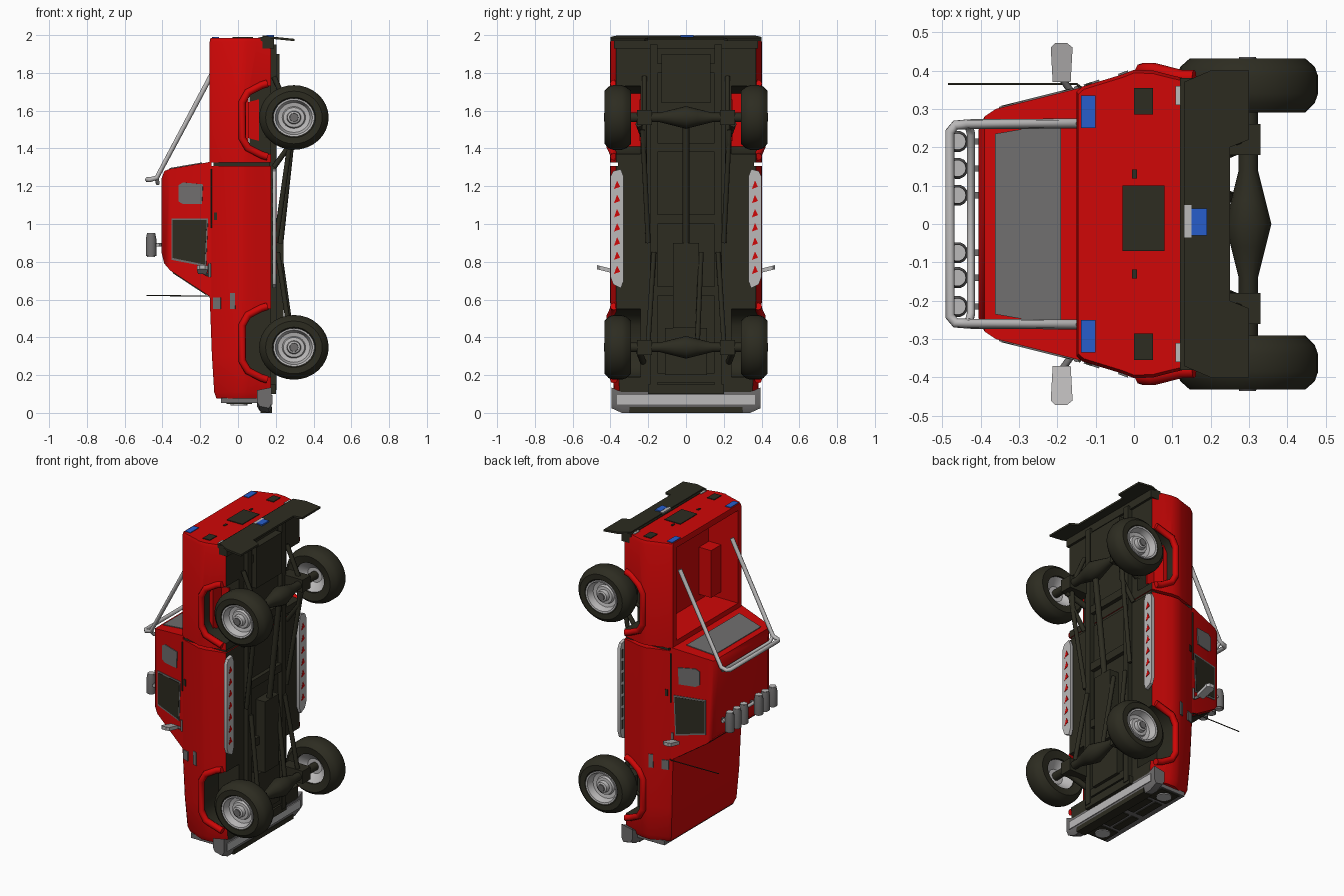
import bpy, bmesh
from math import cos, sin, pi
from mathutils import Vector

cube = bpy.data.objects.get("Cube")
if cube:
    bpy.data.objects.remove(cube)


def material(name, *rgb):
    m = bpy.data.materials.new(name)
    m.use_nodes = True
    m.diffuse_color = (*rgb, 1)
    m.node_tree.nodes["Principled BSDF"].inputs["Base Color"].default_value = (*rgb, 1)
    return m


RED = material("red paint", 0.63, 0.002, 0.002)
DARK = material("dark rubber", 0.026, 0.025, 0.015)
GREY = material("grey glass", 0.16, 0.155, 0.155)
SILVER = material("silver metal", 0.5, 0.49, 0.49)
BLUE = material("blue lens", 0.02, 0.11, 0.6)
SIDES = (1, -1)


def loft(name, rings, *mats):
    """Skin a series of equal point rings and cap both ends."""
    bm = bmesh.new()
    rows = [[bm.verts.new(p) for p in ring] for ring in rings]
    n = len(rows[0])
    for a, b in zip(rows, rows[1:]):
        for i in range(n):
            bm.faces.new((a[i], a[(i + 1) % n], b[(i + 1) % n], b[i]))
    bm.faces.new(rows[0])
    bm.faces.new(rows[-1])
    bmesh.ops.recalc_face_normals(bm, faces=bm.faces)
    me = bpy.data.meshes.new(name)
    bm.to_mesh(me)
    bm.free()
    for m in mats:
        me.materials.append(m)
    ob = bpy.data.objects.new(name, me)
    bpy.context.collection.objects.link(ob)
    return ob


def prism(name, pts, offset, *mats):
    return loft(name, [pts, [Vector(p) + Vector(offset) for p in pts]], *mats)


def box(name, x, y, z, *mats):
    ring = [(x[0], y[0], z[0]), (x[1], y[0], z[0]), (x[1], y[1], z[0]), (x[0], y[1], z[0])]
    return prism(name, ring, (0, 0, z[1] - z[0]), *mats)


def plate(name, pts, mat, t=0.009):
    """Thin panel centred on a surface."""
    p = [Vector(q) for q in pts]
    n = (p[1] - p[0]).cross(p[2] - p[0]).normalized() * t
    return prism(name, [q - n / 2 for q in p], n, mat)


def lathe(name, profile, centre, mat, axis="Y", n=32, squash=1.0):
    """Revolve (radius, position) pairs about the Y or Z axis."""
    c = Vector(centre)
    rings = []
    for r, h in profile:
        ang = [2 * pi * i / n for i in range(n)]
        if axis == "Y":
            rings.append([c + Vector((r * cos(a), h, r * sin(a) * squash)) for a in ang])
        else:
            rings.append([c + Vector((r * cos(a), r * sin(a), h)) for a in ang])
    return loft(name, rings, mat)


def tube(name, pts, r, mat):
    cu = bpy.data.curves.new(name, "CURVE")
    cu.dimensions = "3D"
    cu.bevel_depth = r
    cu.bevel_resolution = 2
    cu.use_fill_caps = True
    sp = cu.splines.new("POLY")
    sp.points.add(len(pts) - 1)
    for p, q in zip(sp.points, pts):
        p.co = (*q, 1)
    cu.materials.append(mat)
    ob = bpy.data.objects.new(name, cu)
    bpy.context.collection.objects.link(ob)
    return ob


def cut(ob, cutter, index):
    for f in cutter.data.polygons:
        f.material_index = index
    mod = ob.modifiers.new("cut", "BOOLEAN")
    mod.operation = "DIFFERENCE"
    mod.solver = "EXACT"
    mod.object = cutter
    bpy.context.view_layer.objects.active = ob
    bpy.ops.object.modifier_apply(modifier=mod.name)
    bpy.data.objects.remove(cutter)


# Lower body: one half cross-section lofted along the length
HALF = [(-0.15, 0.345), (-0.135, 0.358), (-0.03, 0.39), (0, 0.402), (0.05, 0.4), (0.1, 0.387), (0.175, 0.37)]


def section(z, wide, top):
    half = [(x * top if x < 0 else x, y * wide, z) for x, y in HALF]
    return half + [(x, -y, z) for x, y, z in reversed(half)]


def body(name, stations):
    ob = loft(name, [section(*s) for s in stations], RED, DARK)
    for f in ob.data.polygons:
        f.material_index = int(f.normal.x > 0.8)
    return ob


front_body = body("front_body", [(1.308, 1, 1), (0.62, 1, 1), (0.3, 0.98, 0.92), (0.11, 0.95, 0.84), (0.075, 0.91, 0.76)])
cargo_bed = body("cargo_bed", [(1.325, 1, 1), (1.965, 1, 1), (1.985, 0.98, 0.97)])
box("cab_gap", (-0.13, 0.17), (-0.36, 0.36), (1.3, 1.33), DARK)

# Wheel arches and bed cavity
ARCH = [(0.25, -0.19), (0.13, -0.175), (0.06, -0.14), (0.03, -0.09), (0.03, 0.09), (0.06, 0.14), (0.13, 0.175), (0.25, 0.19)]
FLARE = [(0.165, -0.185)] + ARCH[1:-1] + [(0.165, 0.185)]
cut(cargo_bed, box("bed_cutter", (-0.3, 0.06), (-0.31, 0.31), (1.36, 1.95), RED, DARK), 0)
for ob, zc in ((front_body, 0.37), (cargo_bed, 1.55)):
    for s in SIDES:
        cut(ob, prism("arch_cutter", [(x, s * 0.24, zc + z) for x, z in ARCH], (0, s * 0.3, 0), RED, DARK), 1)
        tube("fender_flare", [(x - 0.008, s * (0.4 if x < 0.1 else 0.382), zc + z * 1.05) for x, z in FLARE], 0.02, RED)
for s in SIDES:
    box("wheel_tub", (-0.03, 0.055), sorted((s * 0.21, s * 0.33)), (1.4, 1.7), RED)
    plate("inner_arch_panel", [(0.035, s * 0.242, 1.46), (0.11, s * 0.242, 1.44), (0.11, s * 0.242, 1.66), (0.035, s * 0.242, 1.64)], RED)

# Cab: stacked rectangles from belt line to roof (x, front z, rear z, half width)
CAB = [(-0.14, 0.61, 1.33, 0.355), (-0.36, 0.755, 1.292, 0.3), (-0.39, 0.79, 1.28, 0.28), (-0.405, 0.85, 1.24, 0.245)]
loft("cab", [[(x, -y, a), (x, y, a), (x, y, b), (x, -y, b)] for x, a, b, y in CAB], RED)


def on_side(x, z, s):
    return (x, s * (0.355 + (x + 0.14) * 0.25), z)


DOOR = [(-0.345, 0.82), (-0.175, 0.785), (-0.165, 1.02), (-0.345, 1.02)]
for s in SIDES:
    plate("door_window_frame", [on_side(x * 1.02 + (0.01 if x > -0.2 else 0), z + (0.01 if z > 1 else -0.01), s) for x, z in DOOR], GREY, 0.006)
    plate("door_window", [on_side(x, z, s) for x, z in DOOR], DARK)
    plate("quarter_window", [on_side(x, z, s) for x, z in
          ((-0.315, 1.12), (-0.29, 1.105), (-0.19, 1.105), (-0.185, 1.21), (-0.29, 1.22), (-0.315, 1.205))], GREY)
    tube("door_seam", [(-0.142, s * 0.357, 0.98), (-0.142, s * 0.357, 1.29)], 0.004, DARK)
    plate("door_handle", [(-0.125, s * 0.361, 1.02), (-0.11, s * 0.366, 1.02), (-0.11, s * 0.366, 1.06), (-0.125, s * 0.361, 1.06)], DARK)
    for x0, x1, w0, w1, z in ((-0.13, -0.09, 0.359, 0.372, 0.61), (-0.04, -0.015, 0.387, 0.396, 0.635)):
        plate("side_marker", [(x0, s * w0, 0.55), (x1, s * w1, 0.55), (x1, s * w1, z), (x0, s * w0, z)], GREY)
plate("windshield", [(-0.345, 0.265, 0.745), (-0.345, -0.265, 0.745), (-0.165, -0.315, 0.6265), (-0.165, 0.315, 0.6265)], DARK)
plate("rear_window", [(-0.362, 0.235, 1.292), (-0.362, -0.235, 1.292), (-0.19, -0.265, 1.3214), (-0.19, 0.265, 1.3214)], GREY)

# Nose: grille, headlights, bumper
box("grille_frame", (-0.09, 0.1), (-0.345, 0.345), (0.052, 0.08), GREY)
for s in SIDES:
    for x in (-0.05, 0.02):
        box("grille_opening", (x, x + 0.05), sorted((s * 0.02, s * 0.19)), (0.046, 0.056), DARK)
    box("headlight_bezel", (-0.06, 0.075), sorted((s * 0.215, s * 0.335)), (0.046, 0.056), DARK)
    lathe("headlight", [(0.045, 0), (0.045, 0.015)], (0.005, s * 0.275, 0.04), SILVER, "Z", 16)
BUMPER = [(0.1, 0.04), (0.115, 0.015), (0.165, 0.005), (0.178, 0.03), (0.178, 0.115), (0.1, 0.1)]
loft("front_bumper", [[(x, y, z + lift) for x, z in BUMPER] for y, lift in
     ((-0.395, 0.02), (-0.34, -0.005), (0.34, -0.005), (0.395, 0.02))], GREY)
box("bumper_face", (0.118, 0.181), (-0.3, 0.3), (0, 0.03), DARK)
box("bumper_lower_trim", (0.175, 0.183), (-0.365, 0.365), (0.045, 0.095), SILVER)
box("front_beam", (0.15, 0.2), (-0.2, 0.2), (0.1, 0.15), DARK)

# Tail: bumper, mud flaps, lamps and plates
box("rear_bumper", (0.12, 0.19), (-0.38, 0.38), (1.93, 1.99), DARK)
FLAP = [(0.13, 0.37), (0.2, 0.4), (0.3, 0.4), (0.3, 0.22), (0.25, 0.2)]
prism("rear_valance", [(x, y, 1.997 - 0.1 * (x - 0.13)) for x, y in FLAP + [(x, -y) for x, y in reversed(FLAP)]], (0, 0, -0.012), DARK)


def tail_plate(name, x, y, mat, z=1.985):
    plate(name, [(x[0], y[0], z), (x[1], y[0], z), (x[1], y[1], z), (x[0], y[1], z)], mat)


tail_plate("tailgate_recess", (-0.03, 0.08), (-0.07, 0.1), DARK)
tail_plate("license_lamp", (0.15, 0.19), (-0.03, 0.04), BLUE, 1.9955)
tail_plate("license_trim", (0.13, 0.15), (-0.035, 0.05), SILVER, 1.994)
for s in SIDES:
    tail_plate("tail_lamp", (-0.138, -0.1), (s * 0.25, s * 0.335), BLUE)
    tail_plate("side_recess", (0, 0.05), (s * 0.285, s * 0.355), DARK)
    tail_plate("reverse_lamp", (0.108, 0.13), (s * 0.31, s * 0.36), SILVER)
    tail_plate("tailgate_latch", (-0.005, 0.008), (s * 0.13 - 0.012, s * 0.13 + 0.012), DARK)

# Wheels: tyre with a recessed web, dished rim on both faces
TYRE = [(0.1, 0.36), (0.1, 0.3), (0.15, 0.29), (0.175, 0.315), (0.184, 0.34), (0.184, 0.385),
        (0.175, 0.41), (0.15, 0.432), (0.115, 0.43), (0.107, 0.42), (0.1, 0.37)]
RIM = [(0.05, 0.35), (0.099, 0.31), (0.104, 0.37), (0.109, 0.432), (0.098, 0.43), (0.085, 0.39), (0.062, 0.385),
       (0.056, 0.4), (0.038, 0.402), (0.034, 0.425), (0.025, 0.43)]
for zc in (0.347, 1.564):
    for s in SIDES:
        for name, prof, mat in (("tyre", TYRE, DARK), ("rim", RIM, SILVER)):
            lathe(name, [(r, s * h) for r, h in prof], (0.296, 0, zc), mat, squash=0.93)
        lathe("hub_cap", [(0.026, s * 0.42), (0.022, s * 0.435)], (0.296, 0, zc), GREY, n=16)
        box("spring_mount", (0.18, 0.33), sorted((s * 0.18, s * 0.26)), (zc - 0.04, zc + 0.04), DARK)
    # Axle with differential
    lathe("axle", [(0.025, -0.35), (0.025, -0.14), (0.045, -0.06), (0.06, 0), (0.045, 0.06), (0.025, 0.14), (0.025, 0.35)],
          (0.298, 0, zc), DARK, n=16)

# Chassis
for s in SIDES:
    box("frame_rail", (0.165, 0.205), sorted((s * 0.15, s * 0.19)), (0.12, 1.95), DARK)
    tube("rear_link", [(0.2, s * 0.2, 0.9), (0.285, s * 0.23, 1.5)], 0.014, DARK)
    tube("front_link", [(0.21, s * 0.17, 0.85), (0.28, s * 0.2, 0.38)], 0.014, DARK)
    for z in (0.3, 1.5):
        tube("shock_absorber", [(0.12, s * 0.22, z - 0.05), (0.3, s * 0.25, z + 0.03)], 0.018, DARK)
    tube("leaf_spring", [(0.19, s * 0.22, 1.3), (0.275, s * 0.22, 1.42), (0.285, s * 0.22, 1.57), (0.19, s * 0.22, 1.78)], 0.014, DARK)
for z in (0.16, 0.62, 1.0, 1.38, 1.8):
    box("cross_member", (0.17, 0.2), (-0.18, 0.18), (z, z + 0.05), DARK)
box("gearbox", (0.15, 0.24), (-0.07, 0.07), (0.45, 0.9), DARK)
box("engine_sump", (0.15, 0.22), (-0.11, 0.11), (0.2, 0.45), DARK)
box("fuel_tank", (0.16, 0.22), (-0.13, 0.13), (1.64, 1.9), DARK)
tube("rear_driveshaft", [(0.22, 0, 0.88), (0.29, 0, 1.52)], 0.018, DARK)
tube("front_driveshaft", [(0.22, 0.08, 0.85), (0.29, 0.06, 0.36)], 0.014, DARK)

# Side steps with patches showing through
for s in SIDES:
    step = [(0.66, 0.345), (0.7, 0.33), (1.25, 0.33), (1.29, 0.345), (1.28, 0.385), (1.25, 0.4), (0.72, 0.4), (0.68, 0.385)]
    prism("side_step", [(0.182, s * y, z) for z, y in step], (0.02, 0, 0), SILVER)
    for i in range(7):
        z, y = 0.735 + i * 0.075, s * 0.365
        plate("step_slot", [(0.202, y - 0.016, z), (0.202, y + 0.016, z + 0.012), (0.202, y, z + 0.045)], RED, 0.004)
        plate("step_gap", [(0.182, s * 0.372, z), (0.182, s * 0.39, z), (0.182, s * 0.39, z + 0.055), (0.182, s * 0.372, z + 0.055)], DARK, 0.004)

# Roll bar over the bed
tube("roll_bar", [(-0.14, -0.262, 1.79), (-0.43, -0.26, 1.245), (-0.465, -0.258, 1.235), (-0.48, -0.24, 1.235),
                  (-0.48, 0.24, 1.235), (-0.465, 0.258, 1.235), (-0.43, 0.26, 1.245), (-0.14, 0.262, 1.79)], 0.013, SILVER)
tube("roll_bar_cross", [(-0.43, -0.255, 1.24), (-0.425, -0.235, 1.215), (-0.425, 0.235, 1.215), (-0.43, 0.255, 1.24)], 0.011, SILVER)

# Roof lamps
tube("lamp_rail", [(-0.425, -0.24, 0.89), (-0.425, 0.24, 0.89)], 0.01, SILVER)
for y in (-0.215, -0.14, -0.075, 0.075, 0.145, 0.215):
    lathe("roof_lamp", [(0.028, 0), (0.028, 0.09), (0.022, 0.12)], (-0.46, y, 0.83), GREY, "Z", 14)
    for name, z in (("lamp_lens", 0.825), ("lamp_back", 0.943)):
        lathe(name, [(0.021, 0), (0.021, 0.01)], (-0.46, y, z), SILVER, "Z", 14)
    box("lamp_post", (-0.44, -0.39), (y - 0.008, y + 0.008), (0.88, 0.9), GREY)

# Mirrors and aerial
for s in SIDES:
    loft("mirror", [[(x, s * y, 0.735 + 0.25 * (y - 0.37) + dz) for x, y in
         ((-0.165, 0.37), (-0.16, 0.46), (-0.175, 0.472), (-0.205, 0.472), (-0.217, 0.46), (-0.212, 0.37))]
         for dz in (0, 0.022)], SILVER)
    tube("mirror_arm", [(-0.16, s * 0.34, 0.73), (-0.185, s * 0.375, 0.745)], 0.009, GREY)
    tube("mirror_base", [(-0.15, s * 0.352, 0.72), (-0.15, s * 0.352, 0.79)], 0.008, GREY)
tube("aerial", [(-0.13, 0.35, 0.615), (-0.15, 0.365, 0.618), (-0.485, 0.365, 0.622)], 0.003, DARK)

# Smooth shading with sharp edges kept
bpy.ops.object.select_all(action="DESELECT")
for ob in bpy.context.collection.objects:
    if ob.type == "MESH":
        ob.select_set(True)
        bpy.context.view_layer.objects.active = ob
bpy.ops.object.shade_smooth_by_angle(angle=0.6)
